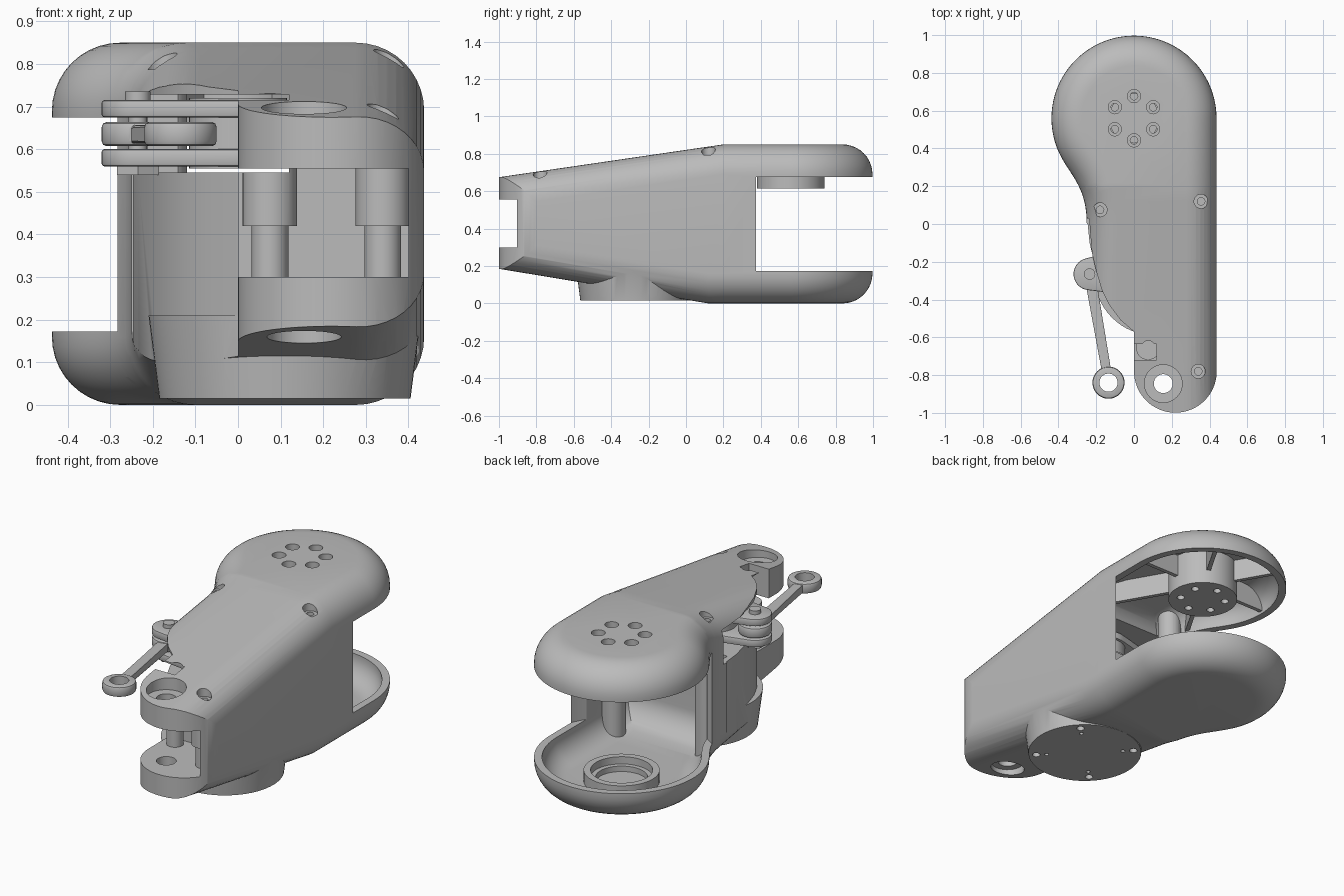
import bpy, bmesh, math
from math import sin, cos, pi
from mathutils import Vector, Matrix
from mathutils.geometry import interpolate_bezier, convex_hull_2d

if "Cube" in bpy.data.objects:
    bpy.data.objects.remove(bpy.data.objects["Cube"])

grey = bpy.data.materials.new("plain grey")
grey.use_nodes = True
COLOUR = (0.5, 0.5, 0.5, 1)
grey.diffuse_color = COLOUR
grey.node_tree.nodes["Principled BSDF"].inputs["Base Color"].default_value = COLOUR

HUB = (0, 0.56)          # centre of the round rear end
PIVOT = (-0.235, -0.265)  # linkage bolt
EYE = (-0.135, -0.84)     # free end of the link
AXLE = (0.155, -0.845)    # hole through the front lugs
RADIUS, FILLET = 0.437, 0.16


def make(name, bm):
    bmesh.ops.recalc_face_normals(bm, faces=bm.faces[:])
    mesh = bpy.data.meshes.new(name)
    bm.to_mesh(mesh)
    bm.free()
    obj = bpy.data.objects.new(name, mesh)
    bpy.context.collection.objects.link(obj)
    return obj


def cyl(name, at, r, z0, z1, r2=None, n=48):
    bm = bmesh.new()
    bmesh.ops.create_cone(bm, cap_ends=True, segments=n, radius1=r,
                          radius2=r if r2 is None else r2, depth=z1 - z0,
                          matrix=Matrix.Translation((*at, (z0 + z1) / 2)))
    return make(name, bm)


def box(name, lo, hi, spin=0, about=(0, 0)):
    bm = bmesh.new()
    lo, hi = Vector(lo), Vector(hi)
    m = Matrix.Translation((*about, 0)) @ Matrix.Rotation(spin, 4, 'Z')
    m = m @ Matrix.Translation((lo + hi) / 2) @ Matrix.Diagonal((*(hi - lo), 1))
    bmesh.ops.create_cube(bm, size=1, matrix=m)
    return make(name, bm)


def prism(name, pts, z0, z1, bevel=0):
    bm = bmesh.new()
    face = bm.faces.new([bm.verts.new((p[0], p[1], z0)) for p in pts])
    top = bmesh.ops.extrude_face_region(bm, geom=[face])["geom"]
    for v in top:
        if isinstance(v, bmesh.types.BMVert):
            v.co.z = z1
    if bevel:
        rim = [e for e in bm.edges if abs(e.verts[0].co.z - e.verts[1].co.z) < 1e-6]
        bmesh.ops.bevel(bm, geom=rim, offset=bevel, segments=2, profile=0.5, affect='EDGES')
    return make(name, bm)


def combine(obj, op, *others):
    for other in others:
        mod = obj.modifiers.new("cut", 'BOOLEAN')
        mod.operation, mod.object, mod.solver = op, other, 'EXACT'
        bpy.context.view_layer.objects.active = obj
        with bpy.context.temp_override(object=obj, active_object=obj):
            bpy.ops.object.modifier_apply(modifier=mod.name)
        bpy.data.objects.remove(other)
    return obj


def arc(c, r, a0, a1, n):
    return [Vector((c[0] + r * cos(a0 + (a1 - a0) * i / n),
                    c[1] + r * sin(a0 + (a1 - a0) * i / n))) for i in range(n + 1)]


def hull(c1, r1, c2, r2):
    pts = arc(c1, r1, 0, 2 * pi, 48)[:-1] + arc(c2, r2, 0, 2 * pi, 48)[:-1]
    return [pts[i] for i in convex_hull_2d(pts)]


def inset(pts, d):
    """Offset a counter-clockwise outline inwards with mitred corners."""
    out = []
    for i, p in enumerate(pts):
        a = (p - pts[i - 1]).normalized()
        b = (pts[(i + 1) % len(pts)] - p).normalized()
        na, nb = Vector((-a.y, a.x)), Vector((-b.y, b.x))
        out.append(p + (na + nb) * d / (1 + na.dot(nb)))
    return out


def pod(name, front, wall):
    """Rounded teardrop with sloping top and bottom, shrunk by the wall thickness."""
    end = pi * 200 / 180
    neck = [Vector(p) for p in ((-0.36, 0.27, 0), (-0.25, 0.22, 0), (-0.25, 0, 0))]
    back = arc(HUB, RADIUS, 0, end, 56)
    left = interpolate_bezier(back[-1].to_3d(), *neck, 20)
    pts = [Vector((RADIUS, front))] + back + [p.to_2d() for p in left[1:]]
    pts.append(Vector((-0.25, front)))
    pts = inset(pts, wall)
    r, n = FILLET - wall, 10
    angles = [pi / 2 * i / n for i in range(n + 1)]
    levels = [(a, wall + r - r * sin(a)) for a in reversed(angles)]
    levels += [(a, 0.85 - wall - r + r * sin(a)) for a in angles]
    bm = bmesh.new()
    rings = [[bm.verts.new((p.x, p.y, z)) for p in inset(pts, r * (1 - cos(a)))]
             for a, z in levels]
    for lo, hi in zip(rings, rings[1:]):
        for i in range(len(lo)):
            bm.faces.new((lo[i - 1], lo[i], hi[i], hi[i - 1]))
    bm.faces.new(rings[0])
    bm.faces.new(rings[-1])
    for y in (0.2, 0.12):
        bmesh.ops.bisect_plane(bm, geom=bm.verts[:] + bm.edges[:] + bm.faces[:],
                               plane_co=(0, y, 0), plane_no=(0, 1, 0))
    for v in bm.verts:
        if v.co.z > 0.425:
            v.co.z -= 0.146 * max(0, 0.2 - v.co.y)
        else:
            v.co.z += 0.165 * max(0, 0.12 - v.co.y)
    return make(name, bm)


# Housing trimmed to its plan outline, with the round base flange
waist = [(-0.6, 0), (-0.245, 0), (-0.235, -0.1), (-0.2, -0.25), (-0.17, -0.35),
         (-0.13, -0.43), (-0.07, -0.51), (0, -0.57)]
plan = waist + arc((0.219, -0.78), 0.219, pi, 2 * pi, 32) + [(0.6, -0.78), (0.6, 1.2), (-0.6, 1.2)]
housing = pod("housing", -1.35, 0)
combine(housing, 'INTERSECT', prism("plan", plan, -0.5, 1.5))
base = (0.11, -0.27)
combine(housing, 'UNION', cyl("flange", base, 0.295, 0.015, 0.21, 0.32, 64))

# Hollow rear with open gap; ribs, bosses and screw posts stay standing
screws = [(-0.18, 0.075), (0.355, 0.12), (0.075, -0.655), (0.34, -0.78)]
void = pod("void", -0.1, 0.04)
combine(void, 'UNION', cyl("gap", HUB, 0.475, 0.172, 0.675, n=96))
for k in range(6):
    combine(void, 'DIFFERENCE', box("rib", (0.1, -0.011, 0.69), (0.6, 0.011, 1), k * pi / 3, HUB))
combine(void, 'DIFFERENCE', cyl("boss", HUB, 0.18, 0.615, 1),
        cyl("seat", HUB, 0.19, -0.2, 0.1),
        *[cyl("post", s, 0.06, -0.3, 1.2) for s in screws[:2]])
combine(housing, 'DIFFERENCE', void, cyl("seat_bore", HUB, 0.155, 0.06, 0.2),
        cyl("seat_step", HUB, 0.13, 0.03, 0.2))

# Front slot with two stepped pillars, and side recess for the lever
slot = box("slot", (-0.3, -1.3, 0.3), (0.4, -0.6, 0.555))
for s in screws[2:]:
    combine(slot, 'DIFFERENCE', cyl("pillar", s, 0.043, 0.2, 0.5), cyl("pillar", s, 0.064, 0.42, 0.7))
combine(housing, 'DIFFERENCE', slot, box("recess", (-0.6, -0.72, 0.545), (0.12, 0.03, 0.728)))

# Holes: axle, screws, hub bolts and base bolts
combine(housing, 'DIFFERENCE', cyl("axle", AXLE, 0.05, -0.2, 1.2),
        cyl("axle_top", AXLE, 0.1, 0.645, 1.2), cyl("axle_bottom", AXLE, 0.087, -0.2, 0.2))
for x, y in screws:
    top = 0.85 - 0.146 * max(0, 0.2 - y)
    combine(housing, 'DIFFERENCE', cyl("sink", (x, y), 0.037, top - 0.045, 1.2, n=32),
            cyl("bore", (x, y), 0.02, top - 0.1, 1.2, n=24))
for p in arc(HUB, 0.117, pi / 2, pi / 2 + 2 * pi, 6)[:-1]:
    combine(housing, 'DIFFERENCE', cyl("sink", p, 0.035, 0.8, 1.2, n=32),
            cyl("bore", p, 0.02, 0.5, 1.2, n=24))
for ring, r in ((0.255, 0.02), (0.2, 0.011)):
    for p in arc(base, ring, pi / 4, pi / 4 + 2 * pi, 4)[:-1]:
        combine(housing, 'DIFFERENCE', cyl("bolt_hole", p, r, -0.1, 0.06, n=20))

# Lever: two plates on a hub inside the recess
parts = [housing]
for name, z in (("lower_lever_plate", 0.56), ("upper_lever_plate", 0.675)):
    parts.append(prism(name, hull(PIVOT, 0.085, (0, -0.25), 0.13), z, z + 0.04, 0.006))
parts.append(cyl("lever_hub", (0, -0.25), 0.115, 0.555, 0.72))

# Link rod with an eye at each end
link = prism("link_rod", hull(PIVOT, 0.03, EYE, 0.024), 0.613, 0.657, 0.008)
for at in (PIVOT, EYE):
    ring = arc(at, 0.085, 0, 2 * pi, 48)[:-1]
    combine(link, 'UNION', prism("eye", ring, 0.607, 0.664, 0.012))
combine(link, 'DIFFERENCE', cyl("eye_hole", EYE, 0.048, 0.5, 0.8))
parts.append(link)

# Pivot bolt and nut
parts += [cyl("pivot_bolt", PIVOT, 0.022, 0.543, 0.73, n=24),
          cyl("pivot_bolt_head", PIVOT, 0.03, 0.712, 0.736, n=32),
          cyl("pivot_nut", PIVOT, 0.057, 0.54, 0.562, n=6)]

for obj in parts:
    obj.data.materials.clear()
    obj.data.materials.append(grey)
    bpy.ops.object.select_all(action='DESELECT')
    obj.select_set(True)
    bpy.context.view_layer.objects.active = obj
    bpy.ops.object.shade_smooth_by_angle(angle=math.radians(30))
